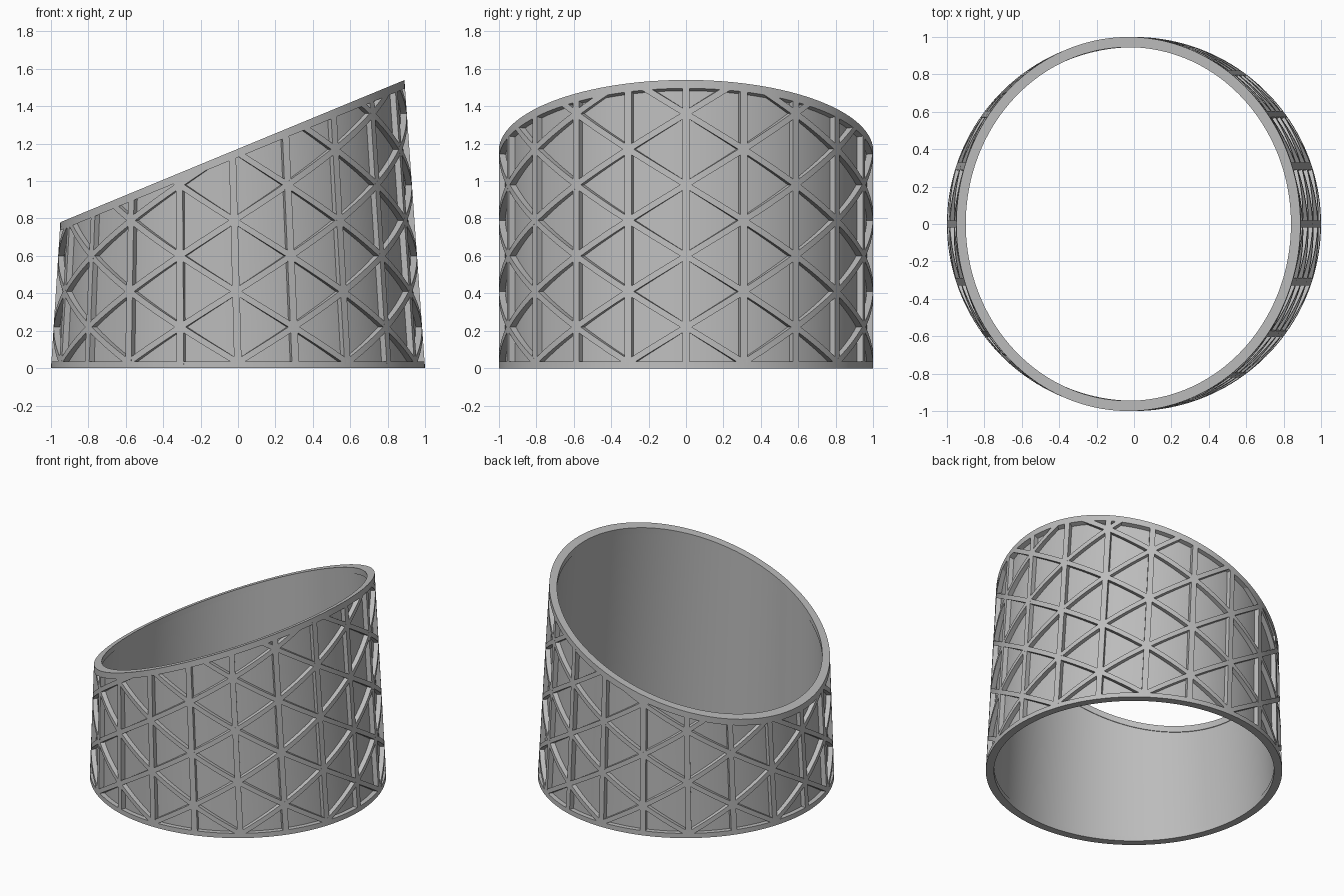
import bpy, bmesh, math
from mathutils import Vector

if "Cube" in bpy.data.objects:
    bpy.data.objects.remove(bpy.data.objects["Cube"])

SEG = 160                      # segments round the wall
STEP = math.radians(18)        # angle between upright bars
RIM_IN, SKIN_IN, SKIN_OUT, BAR_IN, OUT = 0.945, 0.949, 0.966, 0.96, 1.0
RIM_LOW, RIM_TOP = 0.035, 0.045

grey = bpy.data.materials.new("mid grey")
grey.diffuse_color = (0.5, 0.5, 0.5, 1)
grey.use_nodes = True
grey.node_tree.nodes["Principled BSDF"].inputs["Base Color"].default_value = grey.diffuse_color


def top_z(t, r):
    return 1.16 + 0.38 * r * math.cos(t)


def point(t, z, r):
    """Point on the wall lofted from a flat circle to a tilted circle."""
    s = z / top_z(t, r)
    c = r * math.cos(t)
    return Vector((c * (1 - s) + s * (0.92 * c - 0.03), r * math.sin(t), z))


def finish(name, bm):
    bmesh.ops.recalc_face_normals(bm, faces=bm.faces)
    me = bpy.data.meshes.new(name)
    bm.to_mesh(me)
    bm.free()
    me.materials.append(grey)
    ob = bpy.data.objects.new(name, me)
    bpy.context.collection.objects.link(ob)
    bpy.ops.object.select_all(action='DESELECT')
    ob.select_set(True)
    bpy.context.view_layer.objects.active = ob
    bpy.ops.object.shade_smooth_by_angle(angle=math.radians(30))
    return ob


def sweep(bm, sections, closed=False):
    """Join four-cornered sections into a strip."""
    loops = [[bm.verts.new(p) for p in sec] for sec in sections]
    n = len(loops)
    for i in range(n if closed else n - 1):
        a, b = loops[i], loops[(i + 1) % n]
        for j in range(4):
            k = (j + 1) % 4
            bm.faces.new((a[j], a[k], b[k], b[j]))
    if not closed:
        bm.faces.new(loops[0])
        bm.faces.new(loops[-1][::-1])


def ring(name, r0, r1, low, high):
    bm = bmesh.new()
    secs = []
    for i in range(SEG):
        t = 2 * math.pi * i / SEG
        secs.append([point(t, low(t, r0), r0), point(t, low(t, r1), r1),
                     point(t, high(t, r1), r1), point(t, high(t, r0), r0)])
    sweep(bm, secs, True)
    return finish(name, bm)


# Smooth inner wall and the two solid rims
ring("inner_wall", SKIN_IN, SKIN_OUT, lambda t, r: 0.02,
     lambda t, r: top_z(t, r) - 0.03)
ring("bottom_rim", RIM_IN, OUT, lambda t, r: 0.0, lambda t, r: RIM_LOW)
ring("top_rim", RIM_IN, OUT, lambda t, r: top_z(t, r) - RIM_TOP, top_z)

# Upright bars
bm = bmesh.new()
for k in range(20):
    t = k * STEP
    a, b = t - 0.02, t + 0.02
    secs = []
    for f in (0, 1):
        z = lambda u, r: 0.02 + f * (top_z(u, r) - 0.05)
        secs.append([point(u, z(u, r), r) for u, r in
                     ((a, BAR_IN), (a, OUT), (b, OUT), (b, BAR_IN))])
    sweep(bm, secs)
finish("upright_bars", bm)

# Diagonal bars winding both ways, trimmed at the rims
for side, name in ((1, "diagonal_bars_left"), (-1, "diagonal_bars_right")):
    bm = bmesh.new()
    half = 0.019
    for k in range(1, 20, 2):
        secs = []
        for i in range(-2, 73):
            t = (k + side * i / 8) * STEP
            z = 0.03 + 0.19 * i / 8
            secs.append([point(t, z - half, BAR_IN), point(t, z - half, OUT),
                         point(t, z + half, OUT), point(t, z + half, BAR_IN)])
        sweep(bm, secs)
    slope = 0.38 / 0.92
    for co, no in (((0, 0, 0.02), (0, 0, -1)),
                   ((-0.03, 0, 1.16 - 0.02), (-slope, 0, 1))):
        geom = bm.verts[:] + bm.edges[:] + bm.faces[:]
        bmesh.ops.bisect_plane(bm, geom=geom, plane_co=co, plane_no=no,
                               clear_outer=True)
    finish(name, bm)
